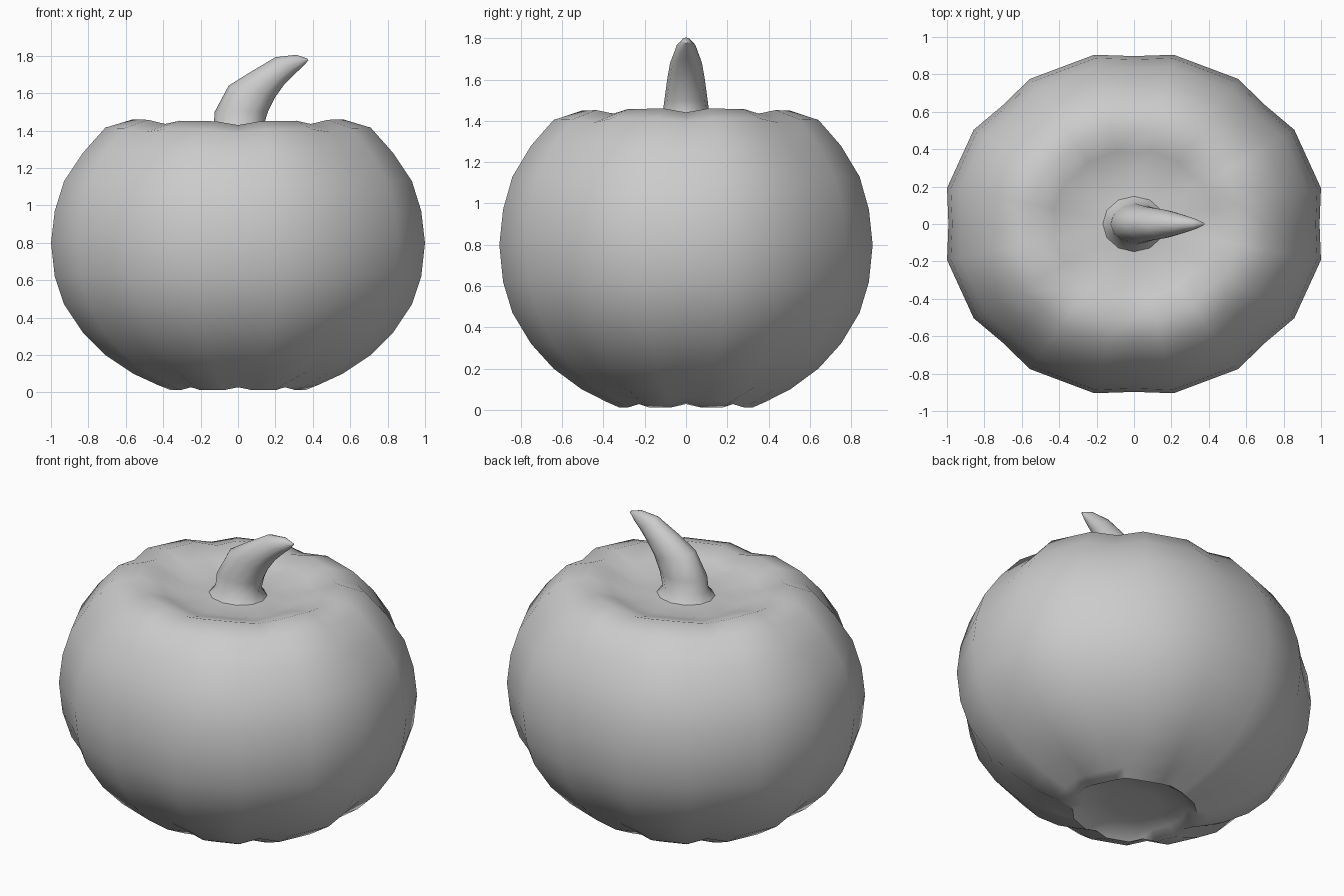
import bpy, bmesh
from math import sin, cos, radians, tau

if "Cube" in bpy.data.objects:
    bpy.data.objects.remove(bpy.data.objects["Cube"])


def loft(name, rings, sharp=40):
    """Skin a list of equal-length point rings and cap both ends."""
    bm = bmesh.new()
    loops = [[bm.verts.new(p) for p in ring] for ring in rings]
    n = len(loops[0])
    for a, b in zip(loops, loops[1:]):
        for i in range(n):
            j = (i + 1) % n
            bm.faces.new((a[i], a[j], b[j], b[i]))
    for end in (loops[0], loops[-1]):
        c = bm.verts.new(sum((v.co for v in end), end[0].co * 0) / n)
        for i in range(n):
            bm.faces.new((end[i], end[(i + 1) % n], c))
    bmesh.ops.recalc_face_normals(bm, faces=bm.faces)
    me = bpy.data.meshes.new(name)
    bm.to_mesh(me)
    bm.free()
    ob = bpy.data.objects.new(name, me)
    bpy.context.collection.objects.link(ob)
    bpy.ops.object.select_all(action='DESELECT')
    ob.select_set(True)
    bpy.context.view_layer.objects.active = ob
    bpy.ops.object.shade_smooth_by_angle(angle=radians(sharp))
    return ob


# Body: radius, height and groove depth from the bottom hollow to the top hollow
profile = [(.15, .065, 0), (.30, .055, 0), (.36, .012, .02), (.43, .04, .03),
           (.56, .10, .03), (.71, .20, .03), (.83, .32, .03), (.93, .47, .03),
           (.98, .62, .03), (1.0, .80, .03), (.98, .97, .03), (.93, 1.13, .03),
           (.83, 1.28, .03), (.71, 1.41, .03), (.56, 1.455, .03),
           (.43, 1.415, .03), (.30, 1.37, 0), (.15, 1.38, 0)]


def body_ring(r, z, groove):
    pts = []
    for lobe in range(8):
        for off in (0, 12, 33):
            a = radians(45 * lobe + off)
            d = groove if off == 0 else 0
            rr = r * 1.022 - d * (.4 + .6 * r)
            # grooves sink toward the middle of the body
            zz = z - d * .8 * (z - .8) / .8
            if z > 1.4:
                zz += .006 * cos(2 * a)
            pts.append((rr * cos(a), rr * sin(a) * .905, zz))
    return pts


loft("pumpkin_body", [body_ring(*p) for p in profile], 60)

# Stem: left and right edge points in the xz plane, and half width in y
sections = [(-.18, 1.365, .18, 1.365, .16), (-.13, 1.42, .135, 1.42, .115),
            (-.125, 1.50, .16, 1.50, .105), (-.05, 1.64, .20, 1.58, .09),
            (.07, 1.715, .25, 1.65, .077), (.20, 1.792, .30, 1.70, .052),
            (.31, 1.805, .345, 1.74, .028), (.372, 1.785, .376, 1.775, .006)]


def stem_ring(x0, z0, x1, z1, w, n=12):
    cx, cz, dx, dz = (x0 + x1) / 2, (z0 + z1) / 2, (x1 - x0) / 2, (z1 - z0) / 2
    return [(cx + dx * cos(t), w * sin(t), cz + dz * cos(t))
            for t in (tau * i / n for i in range(n))]


loft("stem", [stem_ring(*s) for s in sections], 60)
